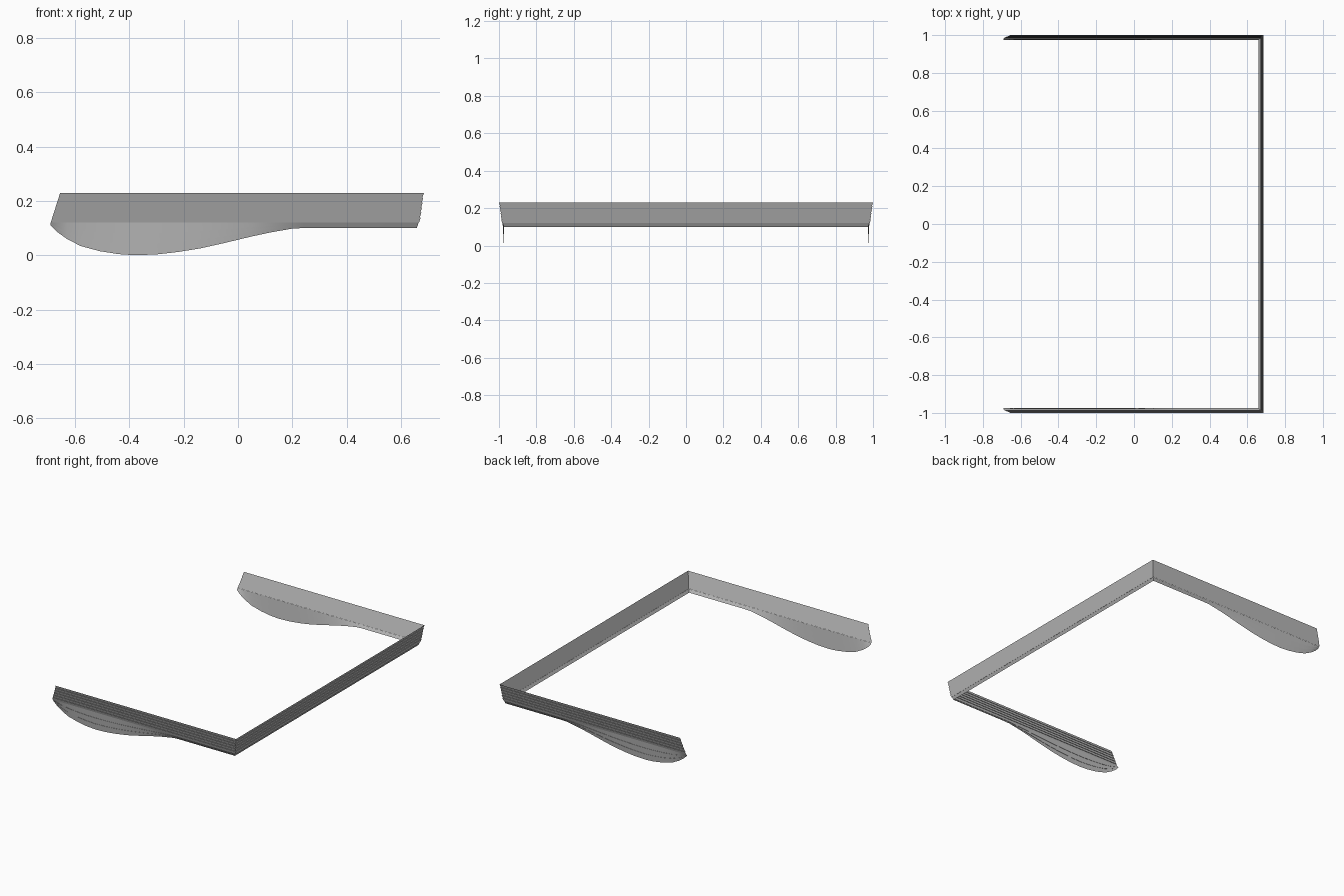
import bpy

cube = bpy.data.objects.get("Cube")
if cube:
    bpy.data.objects.remove(cube)

grey = bpy.data.materials.new("plain grey")
grey.use_nodes = True
COLOUR = (0.5, 0.5, 0.5, 1)
grey.diffuse_color = COLOUR
grey.node_tree.nodes["Principled BSDF"].inputs["Base Color"].default_value = COLOUR

TOP, SPLIT, FLAT = 0.23, 0.12, 0.02     # top edge, start of lower boards, their usual drop
HALF_X, HALF_Y = 0.685, 1.0


def upper_profile():
    """Lapped boards: (inward offset, height) pairs, from the top down."""
    step = (TOP - SPLIT) / 6
    points = []
    for i in range(6):
        points += [(0.0024 * i, TOP - step * i),
                   (0.0024 * i + 0.006, TOP - step * (i + 1))]
    return points


def lower_profile(drop):
    """Three narrow boards that stretch down with the drop."""
    points = []
    for j in range(3):
        points += [(0.019 + 0.002 * j, SPLIT - drop * j / 3),
                   (0.023 + 0.002 * j, SPLIT - drop * (j + 1) / 3)]
    return points


def loft(name, sections):
    """Skin a row of matching sections."""
    n = len(sections[0])
    verts = [p for s in sections for p in s]
    faces = [(a * n + k, a * n + k + 1, (a + 1) * n + k + 1, (a + 1) * n + k)
             for a in range(len(sections) - 1) for k in range(n - 1)]
    mesh = bpy.data.meshes.new(name)
    mesh.from_pydata(verts, [], faces)
    mesh.materials.append(grey)
    obj = bpy.data.objects.new(name, mesh)
    bpy.context.collection.objects.link(obj)
    bpy.ops.object.select_all(action="DESELECT")
    obj.select_set(True)
    bpy.context.view_layer.objects.active = obj
    bpy.ops.object.shade_smooth_by_angle(angle=0.5)
    return obj


# Cross board, mitred at both corners
full = upper_profile() + lower_profile(FLAT)
loft("cross_board", [[(HALF_X - o, s * (HALF_Y - o), z) for o, z in full] for s in (-1, 1)])

# Outline of the hanging curve under each arm: x position and lowest height
curve = [(-0.69, 0.11), (-0.665, 0.085), (-0.63, 0.06), (-0.58, 0.034), (-0.51, 0.015),
         (-0.44, 0.004), (-0.38, 0.0), (-0.3, 0.003), (-0.22, 0.012), (-0.14, 0.025),
         (-0.05, 0.045), (0.05, 0.069), (0.12, 0.084), (0.2, 0.098), (0.24, 0.1)]

# Side arms: straight upper boards with a slanted free end, curved lower boards
for side, label in ((-1, "front"), (1, "back")):
    upper_end = [(-0.69 + 0.035 * (z - SPLIT) / (TOP - SPLIT), side * (HALF_Y - o), z)
                 for o, z in upper_profile()]
    upper_corner = [(HALF_X - o, side * (HALF_Y - o), z) for o, z in upper_profile()]
    rows = [[(x, side * (HALF_Y - o), z) for o, z in lower_profile(SPLIT - low)]
            for x, low in curve]
    rows.append([(HALF_X - o, side * (HALF_Y - o), z) for o, z in lower_profile(FLAT)])
    parts = {"upper_boards": [upper_end, upper_corner], "curved_lower_boards": rows}
    for part, sections in parts.items():
        # Reverse the back arm so that both arms face outward
        loft(label + "_arm_" + part, sections if side < 0 else sections[::-1])
